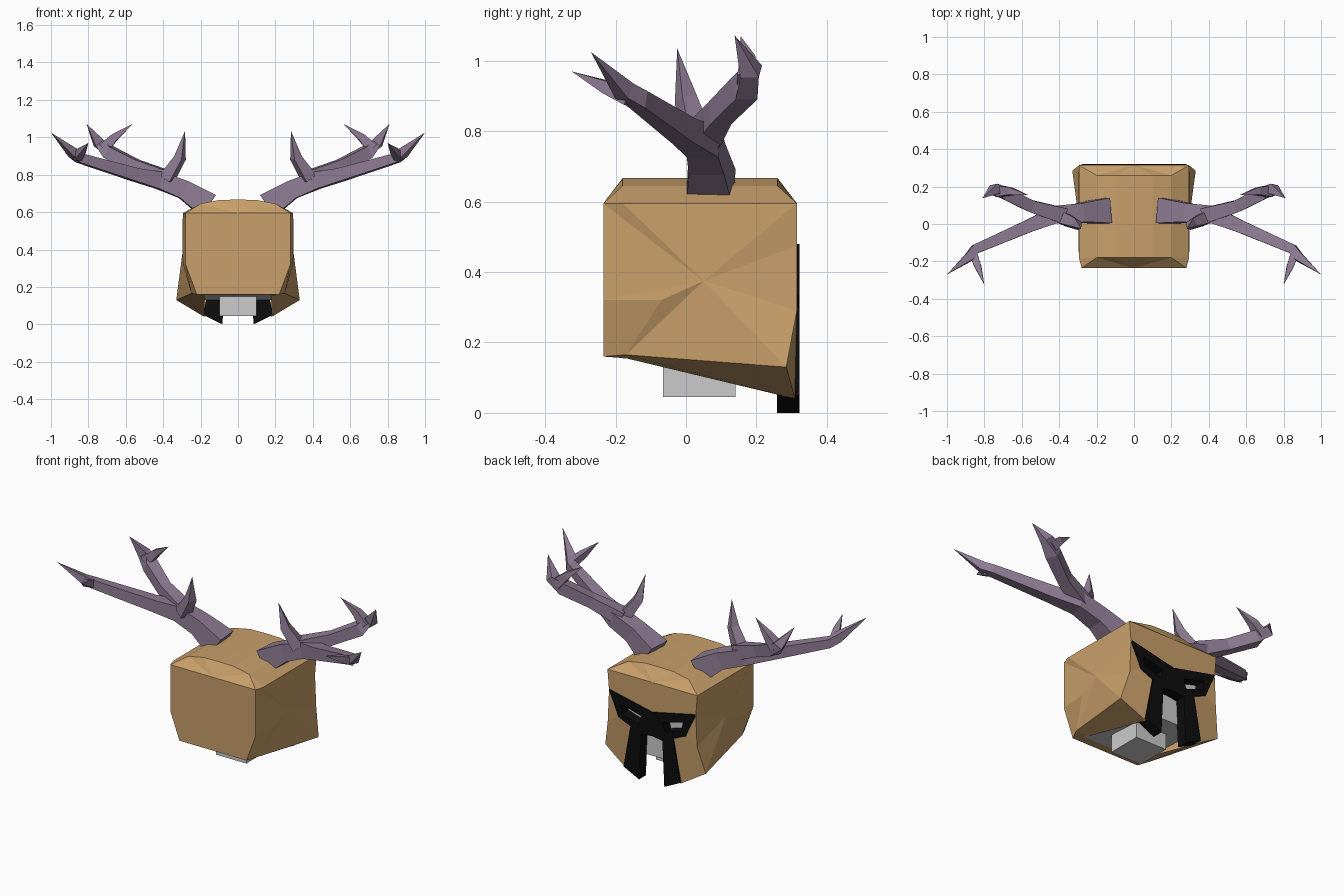
import bpy, bmesh
from mathutils import Vector

if "Cube" in bpy.data.objects:
    bpy.data.objects.remove(bpy.data.objects["Cube"])


def material(name, rgb):
    m = bpy.data.materials.new(name)
    m.diffuse_color = (*rgb, 1)
    m.use_nodes = True
    m.node_tree.nodes["Principled BSDF"].inputs["Base Color"].default_value = m.diffuse_color
    return m


TAN = material("tan", (0.58, 0.35, 0.145))
PURPLE = material("antler_purple", (0.27, 0.20, 0.29))
BLACK = material("black", (0.004, 0.004, 0.004))


def finish(bm, name, mat=None, mirror=True):
    """Clean up, turn into an object and mirror across x."""
    bmesh.ops.remove_doubles(bm, verts=bm.verts, dist=0.0005)
    if mirror:
        mid = [f for f in bm.faces if all(abs(v.co.x) < 1e-4 for v in f.verts)]
        bmesh.ops.delete(bm, geom=mid, context='FACES')
        geom = bm.verts[:] + bm.edges[:] + bm.faces[:]
        bmesh.ops.mirror(bm, geom=geom, axis='X', merge_dist=0.0005)
    bmesh.ops.recalc_face_normals(bm, faces=bm.faces)
    me = bpy.data.meshes.new(name)
    bm.to_mesh(me)
    bm.free()
    ob = bpy.data.objects.new(name, me)
    bpy.context.collection.objects.link(ob)
    if mat:
        me.materials.append(mat)
    return ob


def face(bm, *pts):
    return bm.faces.new([bm.verts.new(p) for p in pts])


def fan(bm, hub, rim):
    for a, b in zip(rim, rim[1:]):
        face(bm, hub, a, b)


# Helmet shell (right half, mirrored)
bm = bmesh.new()
arch = [(0, 0.667), (0.1, 0.665), (0.2, 0.645), (0.295, 0.595)]
back_arch = [(x, -0.18, z) for x, z in arch]
front_arch = [(x, 0.26, z) for x, z in arch]
for i in range(3):
    face(bm, back_arch[i], back_arch[i + 1], front_arch[i + 1], front_arch[i])
back_top, front_top = (0.28, -0.235, 0.595), (0.295, 0.315, 0.595)
for arc, corner in ((back_arch, back_top), (front_arch, front_top)):
    centre = (0, corner[1], 0.595)
    fan(bm, centre, arc[:3])
    face(bm, centre, arc[2], corner)
    face(bm, corner, arc[2], arc[3])

back_mid, back_low = (0.28, -0.235, 0.32), (0.22, -0.235, 0.16)
side_low, side_mid = (0.25, -0.17, 0.165), (0.293, -0.07, 0.32)
temple, cheek, jaw = (0.285, 0.315, 0.475), (0.293, 0.315, 0.29), (0.33, 0.285, 0.13)
chin, under = (0.18, 0.31, 0.04), (0.18, -0.17, 0.155)
face(bm, (0, -0.235, 0.595), back_top, back_mid, back_low, (0, -0.235, 0.16))
fan(bm, (0.298, 0.05, 0.375), [side_mid, back_mid, back_top, back_arch[3], front_arch[3],
                               front_top, temple, cheek, jaw, side_low, side_mid])
face(bm, back_mid, side_mid, side_low, back_low)
face(bm, back_low, side_low, under)
face(bm, side_low, jaw, chin, under)
face(bm, back_low, under, (0, -0.17, 0.155), (0, -0.235, 0.16))
# brow and cheek plates around the face opening
face(bm, (0, 0.315, 0.595), front_top, temple, (0, 0.315, 0.415))
face(bm, temple, cheek, (0.22, 0.315, 0.34))
face(bm, cheek, jaw, chin, (0.14, 0.315, 0.3), (0.22, 0.315, 0.34))
finish(bm, "helmet_shell", TAN)

# Black visor frame: brow bar, eye surround with leg, nose guard
bm = bmesh.new()
pieces = [
    [(0, .42), (.28, .48), (.205, .415), (.07, .38), (0, .38)],
    [(.28, .48), (.22, .335), (.14, .30), (.185, .05), (.083, 0), (.07, .27),
     (.085, .325), (.195, .36), (.205, .415)],
    [(0, .38), (.07, .38), (.085, .325), (.07, .27), (0, .28)],
]
for p in pieces:
    face(bm, *[(x, 0.258, z) for x, z in p])
bmesh.ops.remove_doubles(bm, verts=bm.verts, dist=0.0005)
ext = bmesh.ops.extrude_face_region(bm, geom=bm.faces[:], use_keep_orig=True)
bmesh.ops.translate(bm, vec=(0, 0.064, 0),
                    verts=[g for g in ext["geom"] if isinstance(g, bmesh.types.BMVert)])
finish(bm, "visor_frame", BLACK)


# Grey head and neck inside the helmet
def block(name, x, y0, y1, top, z_back, z_front):
    bm = bmesh.new()
    bmesh.ops.create_cube(bm, size=2)
    for v in bm.verts:
        back = v.co.y < 0
        v.co = (v.co.x * x, y0 if back else y1,
                top if v.co.z > 0 else (z_back if back else z_front))
    finish(bm, name, mirror=False)


block("inner_head", 0.2, -0.18, 0.262, 0.56, 0.155, 0.13)
block("neck", 0.1, -0.065, 0.14, 0.2, 0.045, 0.045)


# Antlers: four-sided tapering branches
def branch(bm, path):
    """path: (x, y, z, half width); a zero half width ends in a point."""
    pts = [Vector(p[:3]) for p in path]
    rings = []
    for i, p in enumerate(pts):
        d = (pts[min(i + 1, len(pts) - 1)] - pts[max(i - 1, 0)]).normalized()
        side = d.cross(Vector((0, 0, 1))).normalized()
        up = side.cross(d)
        r = path[i][3]
        rings.append([bm.verts.new(p + side * a * r + up * b * r)
                      for a, b in ((-1, -1), (1, -1), (1, 1), (-1, 1))]
                     if r else [bm.verts.new(p)])
    bm.faces.new(rings[0])
    for a, b in zip(rings, rings[1:]):
        for k in range(4):
            n = (k + 1) % 4
            bm.faces.new([a[k], a[n], b[n], b[k]] if len(b) > 1 else [a[k], a[n], b[0]])


bm = bmesh.new()
for path in (
    # trunk and front branch
    [(.16, .07, .635, .068), (.29, .06, .72, .05), (.42, .05, .77, .046),
     (.55, -.005, .80, .035), (.85, -.135, .89, .025), (.88, -.175, .915, .024),
     (1.0, -.27, 1.025, 0)],
    # rear branch
    [(.38, .045, .78, .042), (.55, .095, .85, .032), (.69, .165, .92, .034),
     (.745, .185, .97, .027), (.81, .138, 1.072, 0)],
    # small tines
    [(.38, .03, .78, .034), (.31, .0, .89, .024), (.283, -.025, 1.035, 0)],
    [(.86, -.16, .895, .022), (.835, -.225, .925, .018), (.80, -.325, .97, 0)],
    [(.72, .175, .94, .03), (.66, .175, 1.0, .02), (.565, .155, 1.07, 0)],
):
    branch(bm, path)
finish(bm, "antlers", PURPLE)
